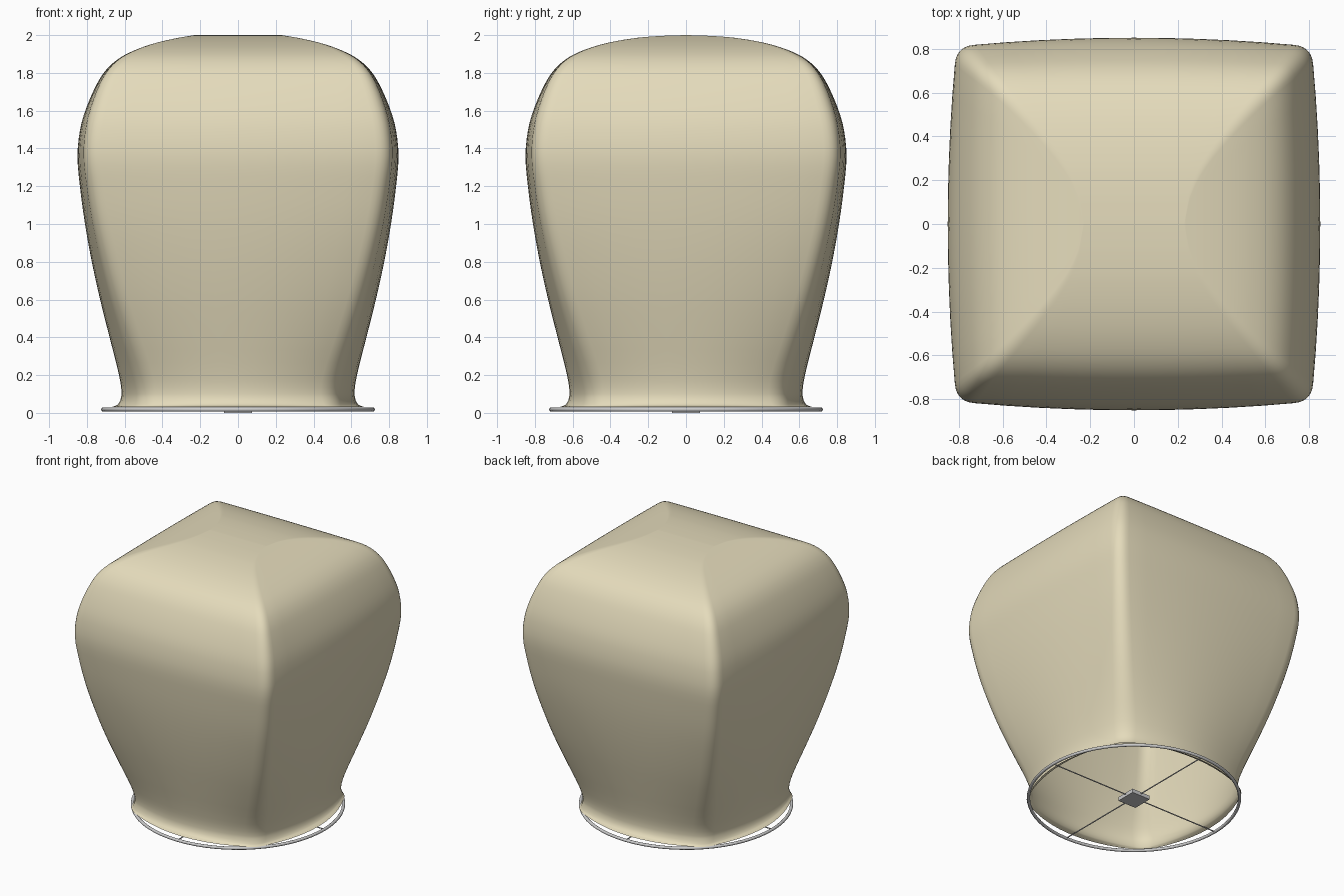
import bpy, bmesh, math
from mathutils import Vector

if "Cube" in bpy.data.objects:
    bpy.data.objects.remove(bpy.data.objects["Cube"])

paper = bpy.data.materials.new("tan_paper")
paper.diffuse_color = (0.78, 0.71, 0.50, 1)
paper.use_nodes = True
paper.node_tree.nodes["Principled BSDF"].inputs["Base Color"].default_value = paper.diffuse_color

# envelope profile: height, half width x, half width y, corner inset, corner radius
ROWS = [
    (0.03, 0.670, 0.670, 0.150, 0.05), (0.045, 0.635, 0.635, 0.120, 0.06),
    (0.10, 0.617, 0.617, 0.108, 0.07), (0.20, 0.630, 0.630, 0.100, 0.08),
    (0.40, 0.680, 0.680, 0.085, 0.08), (0.60, 0.730, 0.730, 0.072, 0.08),
    (0.80, 0.774, 0.774, 0.062, 0.08), (1.00, 0.810, 0.810, 0.052, 0.08),
    (1.20, 0.837, 0.837, 0.045, 0.08), (1.36, 0.850, 0.850, 0.040, 0.08),
    (1.50, 0.836, 0.836, 0.035, 0.08), (1.61, 0.805, 0.805, 0.028, 0.08),
    (1.74, 0.748, 0.748, 0.018, 0.07), (1.82, 0.695, 0.695, 0.012, 0.06),
    (1.88, 0.625, 0.625, 0.006, 0.05), (1.925, 0.535, 0.530, 0.003, 0.04),
    (1.96, 0.430, 0.410, 0.0, 0.03), (1.985, 0.320, 0.265, 0.0, 0.02),
    (1.996, 0.255, 0.130, 0.0, 0.01), (2.00, 0.230, 0.002, 0.0, 0.001),
]


def smooth_rows(rows, steps):
    pts = [Vector(r) for r in rows]
    out = []
    for i in range(len(pts) - 1):
        p0, p1, p2 = pts[max(i - 1, 0)], pts[i], pts[i + 1]
        p3 = pts[min(i + 2, len(pts) - 1)]
        d1 = (p2[0] - p1[0]) * (p2 - p0) / (p2[0] - p0[0])
        d2 = (p2[0] - p1[0]) * (p3 - p1) / (p3[0] - p1[0])
        for s in range(steps):
            t = s / steps
            out.append((2*t**3 - 3*t*t + 1) * p1 + (t**3 - 2*t*t + t) * d1
                       + (3*t*t - 2*t**3) * p2 + (t**3 - t*t) * d2)
    return out + [pts[-1]]


def section(z, hx, hy, inset, r):
    """Bulging square with rounded corners."""
    cx, cy = hx - inset, hy - inset
    loop = []
    panels = []
    for k in range(4):
        a, b, h = (cx, cy, hy) if k % 2 == 0 else (cy, cx, hx)
        end = 1 - min(r / a, 0.6) if a > 0.01 else 0.9
        pts = []
        for j in range(11):
            t = end * (j / 5 - 1)
            x, y = a * t, -(b + (h - b) * (1 - t * t))
            for _ in range(k):
                x, y = -y, x
            pts.append(Vector((x, y, z)))
        panels.append(pts)
    corners = [(cx, -cy), (cx, cy), (-cx, cy), (-cx, -cy)]
    for k in range(4):
        loop += panels[k]
        a, c = panels[k][-1], panels[(k + 1) % 4][0]
        b = Vector((*corners[k], z))
        for j in range(1, 6):
            t = j / 6
            loop.append(a * (1-t)**2 + b * 2*t*(1-t) + c * t*t)
    return loop


# paper envelope, open at the bottom
bm = bmesh.new()
rings = [[bm.verts.new(p) for p in section(*row)] for row in smooth_rows(ROWS, 3)]
n = len(rings[0])
for lo, hi in zip(rings, rings[1:]):
    for i in range(n):
        j = (i + 1) % n
        bm.faces.new((lo[i], lo[j], hi[j], hi[i]))
bm.faces.new(rings[-1])
for f in bm.faces:
    f.smooth = True
mesh = bpy.data.meshes.new("paper_envelope")
bm.to_mesh(mesh)
bm.free()
mesh.materials.append(paper)
bpy.context.collection.objects.link(bpy.data.objects.new("paper_envelope", mesh))

# base hoop
bpy.ops.mesh.primitive_torus_add(major_radius=0.714, minor_radius=0.011, major_segments=64,
                                 minor_segments=10, location=(0, 0, 0.018))
bpy.context.object.name = "base_hoop"
bpy.ops.object.shade_smooth()

# crossed support wires
for name, rot in (("wire_x", (0, math.pi / 2, 0)), ("wire_y", (math.pi / 2, 0, 0))):
    bpy.ops.mesh.primitive_cylinder_add(vertices=8, radius=0.004, depth=1.43,
                                        location=(0, 0, 0.018), rotation=rot)
    bpy.context.object.name = name
    bpy.ops.object.shade_smooth_by_angle()

# fuel pad
bpy.ops.mesh.primitive_cube_add(size=1, location=(0, 0, 0.014))
pad = bpy.context.object
pad.name = "fuel_pad"
pad.scale = (0.15, 0.15, 0.028)
